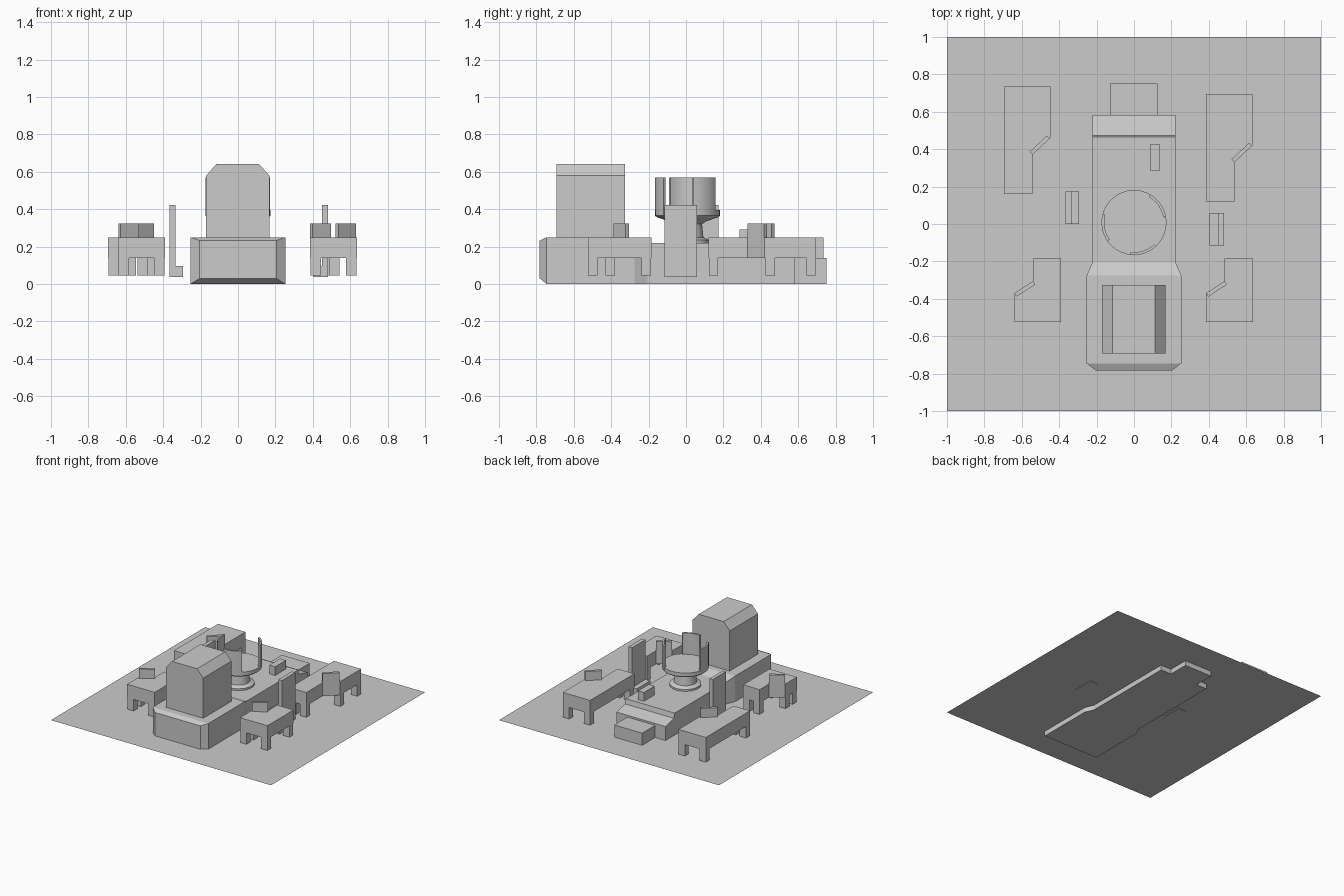
import bpy, bmesh
from math import sin, cos, radians
from mathutils import Vector

if "Cube" in bpy.data.objects:
    bpy.data.objects.remove(bpy.data.objects["Cube"])


def finish(name, bm):
    bmesh.ops.remove_doubles(bm, verts=bm.verts, dist=1e-5)
    bmesh.ops.recalc_face_normals(bm, faces=bm.faces)
    me = bpy.data.meshes.new(name)
    bm.to_mesh(me)
    bm.free()
    ob = bpy.data.objects.new(name, me)
    bpy.context.collection.objects.link(ob)
    return ob


def add_prism(bm, pts, z0, z1):
    lo = [bm.verts.new((x, y, z0)) for x, y in pts]
    hi = [bm.verts.new((x, y, z1)) for x, y in pts]
    bm.faces.new(lo)
    bm.faces.new(hi)
    n = len(pts)
    for i in range(n):
        j = (i + 1) % n
        bm.faces.new((lo[i], lo[j], hi[j], hi[i]))


def prism(name, pts, z0, z1):
    bm = bmesh.new()
    add_prism(bm, pts, z0, z1)
    return finish(name, bm)


def rect(x0, x1, y0, y1):
    return [(x0, y0), (x1, y0), (x1, y1), (x0, y1)]


def loft(name, rings):
    bm = bmesh.new()
    loops = [[bm.verts.new(p) for p in r] for r in rings]
    n = len(loops[0])
    for a, b in zip(loops, loops[1:]):
        for i in range(n):
            j = (i + 1) % n
            bm.faces.new((a[i], a[j], b[j], b[i]))
    bm.faces.new(loops[0])
    bm.faces.new(loops[-1])
    return finish(name, bm)


# Floor sheet
bm = bmesh.new()
bm.faces.new([bm.verts.new((x, y, 0.04)) for x, y in rect(-1, 1, -1, 1)])
finish("floor", bm)

# Central platform: cross-sections along y (y, half width, bottom, top)
sections = [(-0.782, 0.205, 0.03, 0.232), (-0.745, 0.253, 0, 0.25),
            (-0.275, 0.253, 0, 0.25), (-0.205, 0.222, 0, 0.22),
            (0.465, 0.222, 0, 0.22), (0.473, 0.222, 0, 0.18),
            (0.583, 0.222, 0, 0.155)]
loft("platform", [[(-w, y, a), (w, y, a), (w, y, b), (-w, y, b)]
                  for y, w, a, b in sections])
prism("entry_step", rect(-0.128, 0.125, 0.57, 0.752), 0, 0.14)

# Tall cabinet with chamfered top
profile = [(-0.17, 0.24), (0.168, 0.24), (0.168, 0.58), (0.112, 0.642),
           (-0.115, 0.642), (-0.17, 0.58)]
loft("cabinet", [[(x, y, z) for x, z in profile] for y in (-0.692, -0.325)])

# Small box on the platform
prism("platform_box", rect(0.085, 0.138, 0.285, 0.425), 0.21, 0.292)

# Round seat on a turned pedestal
SEG = 32
CY = 0.008
turned = [(0.118, 0.21), (0.118, 0.235), (0.085, 0.25), (0.078, 0.32),
          (0.1, 0.335), (0.165, 0.358), (0.174, 0.366), (0.174, 0.396)]
seat = loft("seat", [[(r * cos(radians(i * 360 / SEG)),
                       CY + r * sin(radians(i * 360 / SEG)), z)
                      for i in range(SEG)] for r, z in turned])

# Curved back panels around the seat
backs = []
for mid in (35, 190, 288):
    angles = [radians(mid - 25 + 50 * i / 6) for i in range(7)]
    arc = [(0.174 * cos(a), CY + 0.174 * sin(a)) for a in angles]
    arc += [(0.159 * cos(a), CY + 0.159 * sin(a)) for a in reversed(angles)]
    backs.append(prism("seat_back_panel", arc, 0.37, 0.57))

bpy.ops.object.select_all(action='DESELECT')
for ob in [seat] + backs:
    ob.select_set(True)
bpy.context.view_layer.objects.active = seat
bpy.ops.object.shade_smooth_by_angle(angle=radians(25))

# Upright screens, each with a low foot facing right or left
for post, foot, y0, y1 in (((-0.365, -0.335), (-0.335, -0.293), 0, 0.173),
                           ((0.448, 0.48), (0.405, 0.448), -0.115, 0.06)):
    prism("upright_screen", rect(*post, y0, y1), 0.037, 0.423)
    prism("screen_foot", rect(*foot, y0, y1), 0.037, 0.097)


def desk(outline, leg_spots, edge):
    prism("desk_top", outline, 0.14, 0.25)
    # square legs tucked inside the corners
    bm = bmesh.new()
    for x, y in leg_spots:
        add_prism(bm, rect(x - 0.028, x + 0.028, y - 0.025, y + 0.025), 0.045, 0.145)
    finish("desk_legs", bm)
    # thin monitor along the diagonal edge
    a, b = Vector(edge[0]), Vector(edge[1])
    d = (b - a).normalized()
    n = Vector((-d.y, d.x)) * 0.022
    prism("desk_monitor", [tuple(p) for p in (a, b, b + n, a + n)], 0.24, 0.325)


# Long desks at the back, short desks at the front
for ox, oy in ((0.385, 0.12), (-0.695, 0.16)):
    P = lambda *pts: [(ox + x, oy + y) for x, y in pts]
    desk(P((0, 0), (0.152, 0), (0.152, 0.21), (0.248, 0.3), (0.248, 0.575), (0, 0.575)),
         P((0.03, 0.027), (0.122, 0.027), (0.22, 0.33), (0.22, 0.548), (0.03, 0.548)),
         P((0.152, 0.21), (0.245, 0.297)))
for ox in (0.385, -0.64):
    P = lambda *pts: [(ox + x, -0.525 + y) for x, y in pts]
    desk(P((0, 0), (0.25, 0), (0.25, 0.34), (0.1, 0.34), (0.1, 0.22), (0, 0.155)),
         P((0.03, 0.027), (0.22, 0.027), (0.22, 0.313), (0.13, 0.313), (0.03, 0.12)),
         P((0.1, 0.22), (0, 0.155)))
